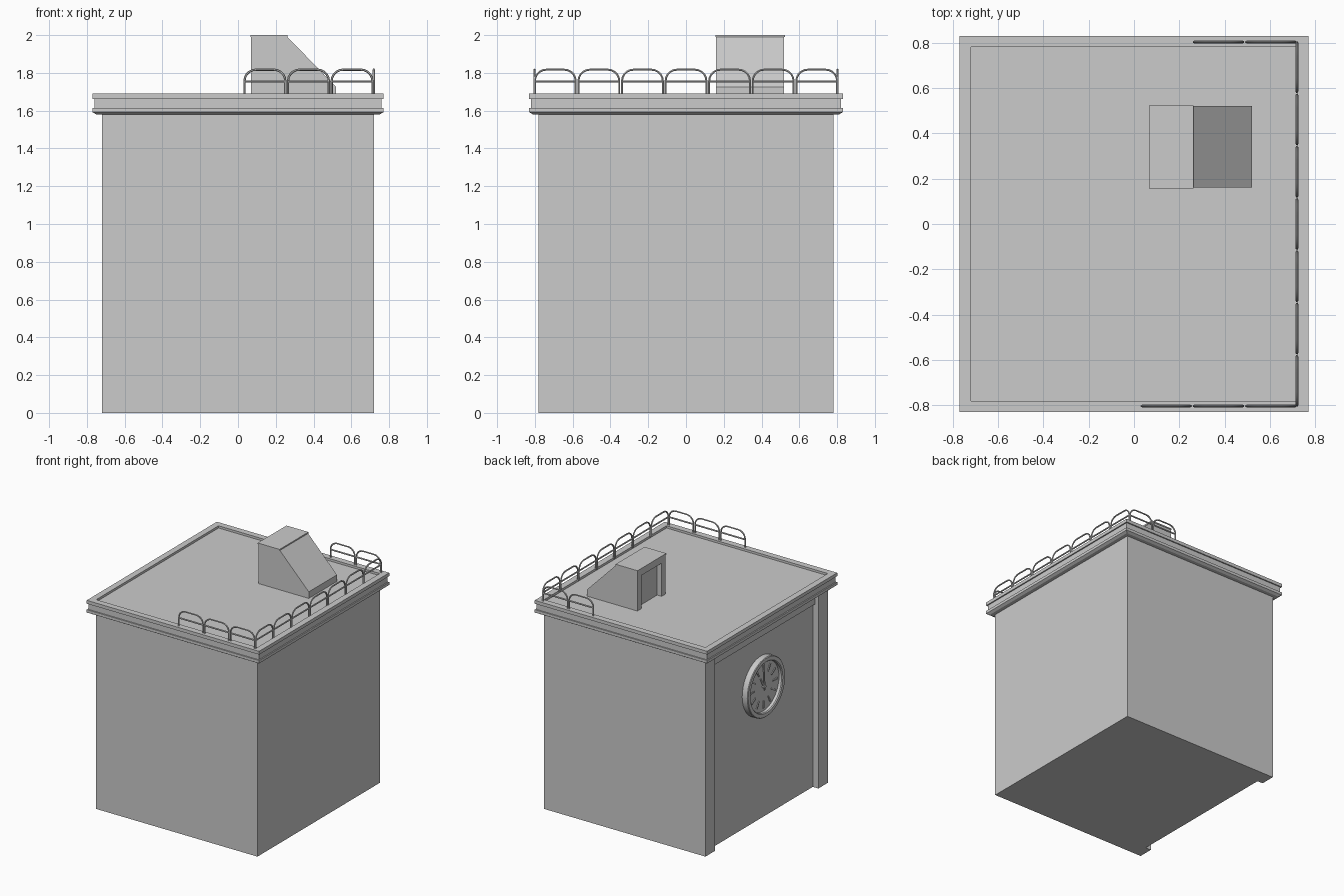
import bpy, bmesh, math
from mathutils import Vector, Matrix

if "Cube" in bpy.data.objects:
    bpy.data.objects.remove(bpy.data.objects["Cube"])


def make_object(name, bm):
    bmesh.ops.recalc_face_normals(bm, faces=bm.faces[:])
    mesh = bpy.data.meshes.new(name)
    bm.to_mesh(mesh)
    bm.free()
    ob = bpy.data.objects.new(name, mesh)
    bpy.context.collection.objects.link(ob)
    return ob


def box(name, lo, hi):
    bm = bmesh.new()
    size = [h - l for l, h in zip(lo, hi)]
    mid = [(h + l) / 2 for l, h in zip(lo, hi)]
    bmesh.ops.create_cube(bm, size=1, matrix=Matrix.Translation(mid) @ Matrix.Diagonal((*size, 1)))
    return make_object(name, bm)


def prism(name, points, offset):
    """Extrude a planar outline along offset."""
    bm = bmesh.new()
    face = bm.faces.new([bm.verts.new(p) for p in points])
    new = bmesh.ops.extrude_face_region(bm, geom=[face])["geom"]
    bmesh.ops.translate(bm, verts=[v for v in new if isinstance(v, bmesh.types.BMVert)], vec=offset)
    return make_object(name, bm)


def loft(name, rings):
    """Skin a stack of closed rings and cap both ends."""
    bm = bmesh.new()
    loops = [[bm.verts.new(p) for p in ring] for ring in rings]
    n = len(loops[0])
    for a, b in zip(loops, loops[1:]):
        for i in range(n):
            j = (i + 1) % n
            bm.faces.new((a[i], a[j], b[j], b[i]))
    bm.faces.new(loops[0])
    bm.faces.new(loops[-1])
    return make_object(name, bm)


def smooth(ob):
    bpy.ops.object.select_all(action='DESELECT')
    ob.select_set(True)
    bpy.context.view_layer.objects.active = ob
    bpy.ops.object.shade_smooth_by_angle(angle=math.radians(35))


# Walls: plan with a shallow full-height recess on the left side
X, Y, PILLAR, RECESS = 0.72, 0.78, 0.12, -0.67
plan = [(X, -Y), (X, Y), (-X, Y), (-X, Y - PILLAR), (RECESS, Y - PILLAR),
        (RECESS, PILLAR - Y), (-X, PILLAR - Y), (-X, -Y)]
prism("walls", [(x, y, 0) for x, y in plan], (0, 0, 1.585))
box("recess_lintel", (-0.69, PILLAR - Y, 1.48), (RECESS + 0.01, Y - PILLAR, 1.585))

# Cornice with stepped edge and sunken roof: (inset, height)
steps = [(0.02, 1.58), (0.0, 1.592), (0.0, 1.615), (0.01, 1.615), (0.01, 1.663),
         (0.0, 1.663), (0.0, 1.69), (0.05, 1.69), (0.05, 1.672)]
loft("cornice_and_roof", [[(sx * (0.77 - d), sy * (0.83 - d), z)
     for sx, sy in ((1, 1), (-1, 1), (-1, -1), (1, -1))] for d, z in steps])

# Stair hut with a sloped back and a recessed doorway
outline = [(0.07, 1.66), (0.52, 1.66), (0.52, 1.725), (0.26, 1.992), (0.07, 1.992)]
hut = prism("stair_hut", [(x, 0.16, z) for x, z in outline], (0, 0.36, 0))
cutter = box("doorway_cutter", (0.0, 0.21, 1.6), (0.11, 0.47, 1.94))
cutter.hide_render = True
cutter.hide_viewport = True
cut = hut.modifiers.new("doorway", 'BOOLEAN')
cut.object = cutter
cut.solver = 'EXACT'
box("stair_hut_cap", (0.066, 0.156, 1.99), (0.262, 0.524, 2.0))


# Railing: rounded hoops with a middle bar
def tube(name, points):
    cu = bpy.data.curves.new(name, 'CURVE')
    cu.dimensions = '3D'
    cu.bevel_depth = 0.006
    cu.bevel_resolution = 1
    cu.use_fill_caps = True
    sp = cu.splines.new('POLY')
    sp.points.add(len(points) - 1)
    for pt, co in zip(sp.points, points):
        pt.co = (*co, 1)
    ob = bpy.data.objects.new(name, cu)
    bpy.context.collection.objects.link(ob)
    bpy.ops.object.select_all(action='DESELECT')
    ob.select_set(True)
    bpy.context.view_layer.objects.active = ob
    bpy.ops.object.convert(target='MESH')
    smooth(bpy.context.object)


PITCH, HALF, TOP, BEND = 0.2307, 0.108, 1.817, 0.06


def hoop(name, start, direction):
    d = Vector(direction)
    mid = Vector((*start, 0)) + d * PITCH / 2
    prof = [(-HALF, 1.68)]
    for cx, a0 in ((BEND - HALF, 180), (HALF - BEND, 90)):
        for k in range(6):
            a = math.radians(a0 - 18 * k)
            prof.append((cx + BEND * math.cos(a), TOP - BEND + BEND * math.sin(a)))
    prof.append((HALF, 1.68))
    tube(name, [mid + d * t + Vector((0, 0, z)) for t, z in prof])
    tube(name + "_bar", [mid + d * t + Vector((0, 0, 1.754)) for t in (-HALF, HALF)])


RX, RY = 0.719, 0.8075
for i in range(7):
    hoop(f"right_railing_{i}", (RX, -RY + i * PITCH), (0, 1, 0))
for i in range(3):
    hoop(f"front_railing_{i}", (RX - i * PITCH, -0.803), (-1, 0, 0))
for i in range(2):
    hoop(f"back_railing_{i}", (RX - i * PITCH, 0.803), (-1, 0, 0))

# Clock on the recessed wall, facing left
CZ, SEG = 1.07, 40


def on_clock(r, angle, depth):
    """Clockwise angle from twelve, seen from the left."""
    return (RECESS - depth, -r * math.sin(angle), CZ + r * math.cos(angle))


rim = [(0.24, -0.01), (0.24, 0.045), (0.235, 0.05), (0.207, 0.05), (0.2, 0.043), (0.2, 0.02)]
smooth(loft("clock_case", [[on_clock(r, 2 * math.pi * i / SEG, d) for i in range(SEG)] for r, d in rim]))


def pointer(name, angle, r0, r1, w0, w1, depth, thick):
    """Tapered radial bar on the dial."""
    ca, sa = math.cos(angle), math.sin(angle)
    pts = []
    for r, w in ((r0, -w0), (r0, w0), (r1, w1), (r1, -w1)):
        side, up = w * ca + r * sa, r * ca - w * sa
        pts.append((RECESS - depth, -side, CZ + up))
    prism(name, pts, (-thick, 0, 0))


for h in range(12):
    pointer(f"hour_mark_{h}", math.radians(30 * h), 0.115, 0.175, 0.004, 0.008, 0.018, 0.008)
pointer("minute_hand", math.radians(-3), -0.03, 0.135, 0.008, 0.004, 0.03, 0.005)
pointer("hour_hand", math.radians(-30), -0.02, 0.09, 0.01, 0.005, 0.025, 0.005)
smooth(loft("clock_hub", [[on_clock(0.014, 2 * math.pi * i / 16, d) for i in range(16)] for d in (0.018, 0.038)]))
